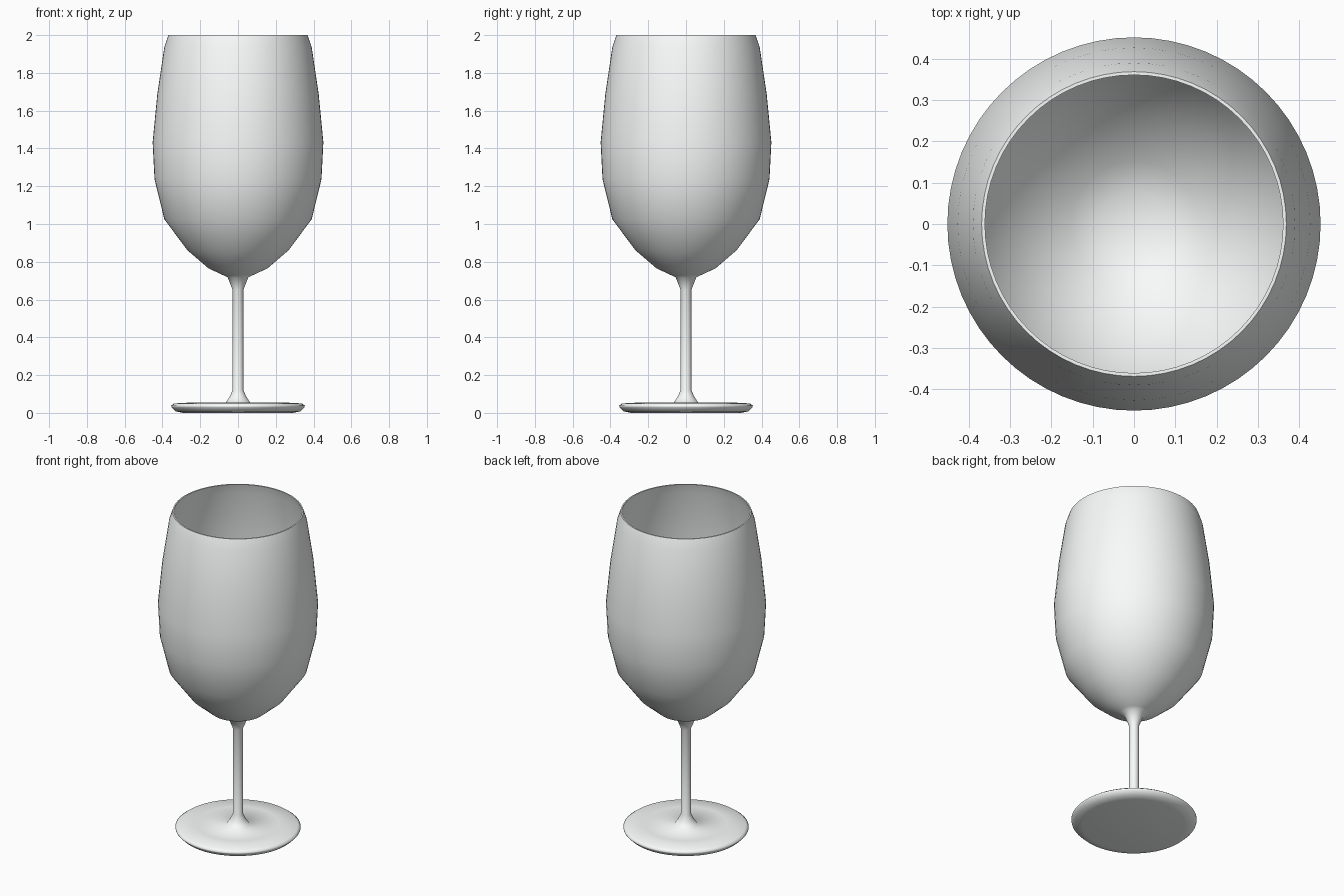
import bpy, bmesh, math

if "Cube" in bpy.data.objects:
    bpy.data.objects.remove(bpy.data.objects["Cube"])

SEGMENTS = 64


def lathe(name, profile):
    """Revolve an (r, z) profile, running from axis to axis, about z."""
    bm = bmesh.new()
    verts = [bm.verts.new((r, 0, z)) for r, z in profile]
    edges = [bm.edges.new(pair) for pair in zip(verts, verts[1:])]
    bmesh.ops.spin(bm, geom=verts + edges, cent=(0, 0, 0), axis=(0, 0, 1),
                   angle=math.tau, steps=SEGMENTS)
    bmesh.ops.remove_doubles(bm, verts=bm.verts, dist=0.0005)
    bmesh.ops.recalc_face_normals(bm, faces=bm.faces)
    mesh = bpy.data.meshes.new(name)
    bm.to_mesh(mesh)
    bm.free()
    obj = bpy.data.objects.new(name, mesh)
    bpy.context.collection.objects.link(obj)
    bpy.ops.object.select_all(action='DESELECT')
    obj.select_set(True)
    bpy.context.view_layer.objects.active = obj
    bpy.ops.object.shade_smooth_by_angle(angle=math.radians(70))
    return obj


# Foot and stem, up to the flare under the bowl
foot_stem = [(0, 0), (0.29, 0), (0.33, 0.008), (0.352, 0.03),
             (0.354, 0.038), (0.338, 0.05), (0.23, 0.056), (0.065, 0.053),
             (0.045, 0.085), (0.028, 0.12), (0.028, 0.65), (0.055, 0.718)]

# Bowl outside up to the rim, then the thin inner wall back to the axis
bowl_out = [(0.085, 0.732), (0.156, 0.765), (0.267, 0.86), (0.39, 1.025),
            (0.442, 1.237), (0.452, 1.433), (0.427, 1.69), (0.39, 1.937),
            (0.369, 2.0)]
bowl_in = [(0.361, 2.0), (0.381, 1.935), (0.418, 1.69), (0.443, 1.433),
           (0.433, 1.239), (0.382, 1.03), (0.261, 0.868), (0.152, 0.774),
           (0.08, 0.741), (0, 0.735)]

glass = lathe("wine_glass", foot_stem + bowl_out + bowl_in)

# Pale, slightly cool glass colour
mat = bpy.data.materials.new("pale_glass")
mat.diffuse_color = (0.95, 0.98, 0.965, 1)
mat.use_nodes = True
mat.node_tree.nodes["Principled BSDF"].inputs["Base Color"].default_value = mat.diffuse_color
glass.data.materials.append(mat)
